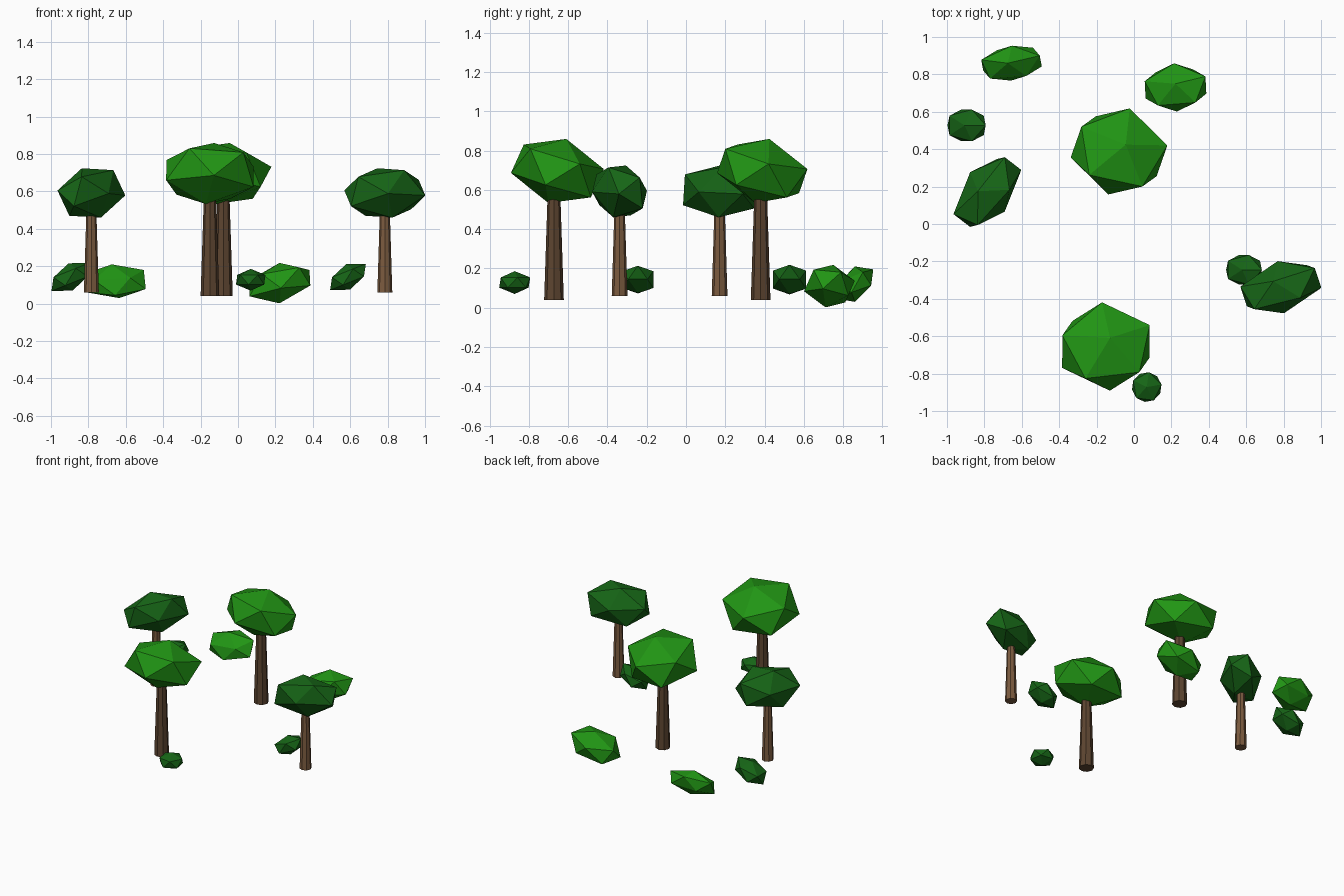
import bpy, bmesh, math
from mathutils import Vector, Matrix

if "Cube" in bpy.data.objects:
    bpy.data.objects.remove(bpy.data.objects["Cube"])


def mat(name, rgb):
    m = bpy.data.materials.new(name)
    m.diffuse_color = (*rgb, 1)
    m.use_nodes = True
    m.node_tree.nodes["Principled BSDF"].inputs["Base Color"].default_value = m.diffuse_color
    return m


BRIGHT = mat("bright_leaf", (0.015, 0.30, 0.007))
DARK = mat("dark_leaf", (0.008, 0.13, 0.008))
BARK = mat("bark", (0.20, 0.105, 0.05))
DARK_BARK = mat("dark_bark", (0.11, 0.06, 0.03))


def finish(name, bm, material):
    bmesh.ops.recalc_face_normals(bm, faces=bm.faces)
    me = bpy.data.meshes.new(name)
    bm.to_mesh(me)
    bm.free()
    me.materials.append(material)
    ob = bpy.data.objects.new(name, me)
    bpy.context.collection.objects.link(ob)
    return ob


def foliage(name, center, shape, material, turn=0, scale=1):
    """Skewed icosahedron: top vertex, and two axes of its ring of five."""
    top, a, b = (Vector(v) for v in shape)
    axes = [top]
    for k in range(5):
        t = math.radians(72 * k)
        axes.append(top / math.sqrt(5) + a * math.cos(t) + b * math.sin(t))
    rot = Matrix.Rotation(math.radians(turn), 3, 'Z')
    bm = bmesh.new()
    for v in axes:
        for s in (scale, -scale):
            bm.verts.new(Vector(center) + rot @ v * s)
    bmesh.ops.convex_hull(bm, input=bm.verts)
    return finish(name, bm, material)


def trunk(name, x, y, z0, z1, r0, r1, material):
    bm = bmesh.new()
    bmesh.ops.create_cone(bm, cap_ends=True, segments=8, radius1=r0, radius2=r1,
                          depth=z1 - z0,
                          matrix=Matrix.Translation((x, y, (z0 + z1) / 2)))
    return finish(name, bm, material)


# Foliage shapes: top vertex, ring axis a, ring axis b
BIG = ((0.022, 0.046, 0.163), (0.224, 0.094, -0.037), (-0.105, 0.196, -0.054))
SMALL = ((-0.04, 0.032, 0.132), (0.001, 0.125, -0.056), (-0.209, -0.052, -0.030))
LONG_BUSH = ((-0.02, 0, 0.09), (0.16, 0.04, 0.02), (-0.04, 0.085, 0.03))
WIDE_BUSH = ((0, 0.02, 0.108), (0.16, 0.05, 0.022), (-0.06, 0.11, -0.03))
LITTLE_BUSH = ((-0.01, 0, 0.068), (0.10, 0, 0.04), (0, 0.083, 0))
ROUND_BUSH = ((0, 0, 0.058), (0.08, 0, 0), (0, 0.08, 0))

# Big trees
for label, tx, ty, cx, cy, turn in (("back", -0.078, 0.38, -0.08, 0.388, -19),
                                    ("front", -0.15, -0.672, -0.15, -0.655, 0)):
    foliage(label + "_tree_canopy", (cx, cy, 0.696), BIG, BRIGHT, turn)
    trunk(label + "_tree_trunk", tx, ty, 0.04, 0.62, 0.05, 0.031, DARK_BARK)

# Small trees
for label, x, y, turn in (("left", -0.784, 0.171, 34), ("right", 0.785, -0.338, 0)):
    foliage(label + "_tree_canopy", (x, y, 0.592), SMALL, DARK, turn)
    trunk(label + "_tree_trunk", x, y, 0.06, 0.55, 0.04, 0.025, BARK)

# Bushes
foliage("long_bush", (-0.655, 0.86, 0.12), LONG_BUSH, BRIGHT)
foliage("wide_bush", (0.222, 0.73, 0.11), WIDE_BUSH, BRIGHT)
foliage("left_little_bush", (-0.895, 0.527, 0.143), LITTLE_BUSH, DARK, 0, 1.07)
foliage("right_little_bush", (0.588, -0.245, 0.143), LITTLE_BUSH, DARK)
foliage("round_bush", (0.068, -0.872, 0.128), ROUND_BUSH, DARK, 10)
